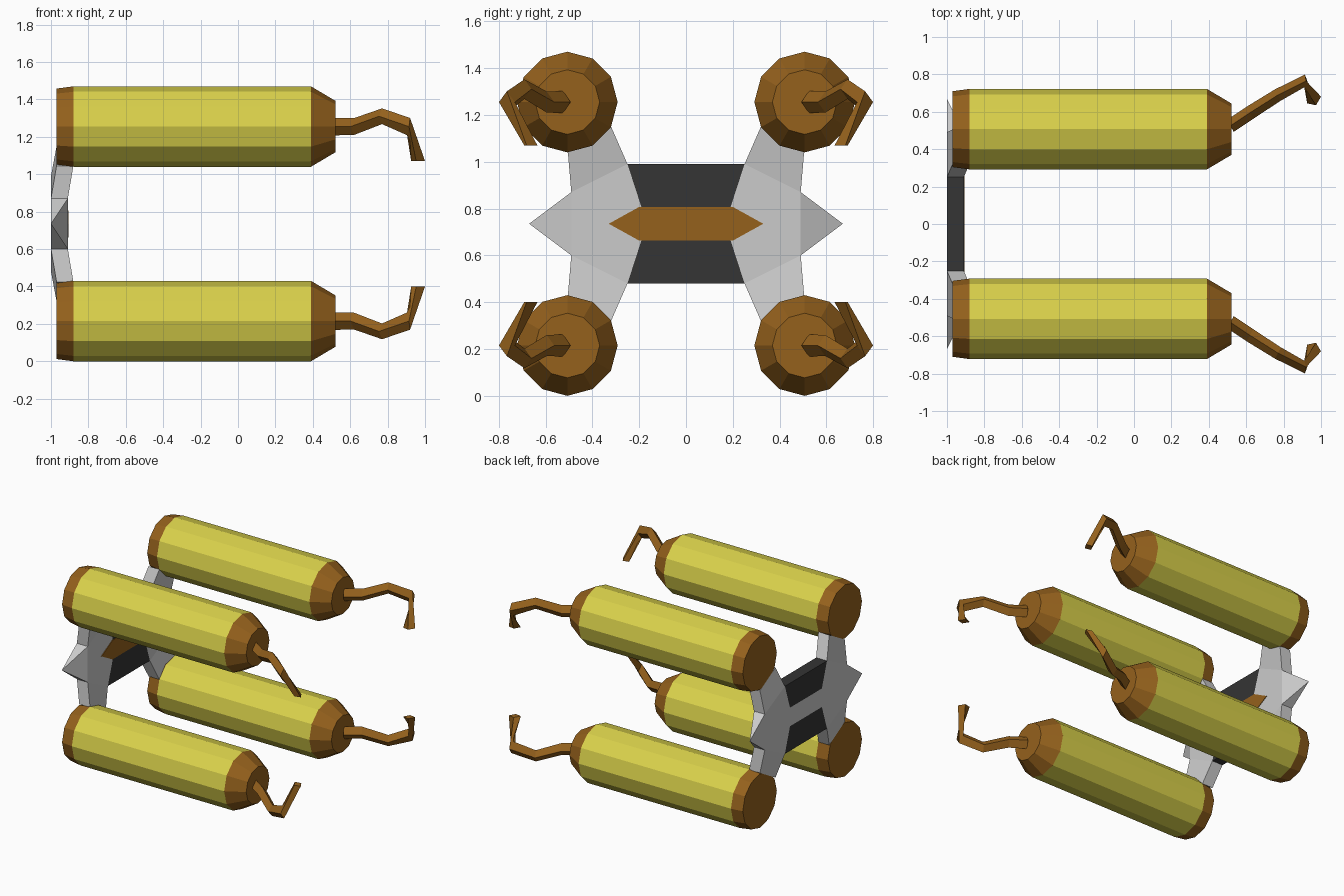
import bpy, bmesh
from math import sin, cos, pi
from mathutils import Vector

if "Cube" in bpy.data.objects:
    bpy.data.objects.remove(bpy.data.objects["Cube"])

ZC = 0.735  # symmetry height: everything is built in the +y +z quarter


def material(name, rgb):
    m = bpy.data.materials.new(name)
    m.diffuse_color = (*rgb, 1)
    m.use_nodes = True
    m.node_tree.nodes["Principled BSDF"].inputs["Base Color"].default_value = m.diffuse_color
    return m


YELLOW = material("yellow", (0.70, 0.64, 0.07))
BROWN = material("bronze", (0.30, 0.12, 0.012))
DARK = material("dark", (0.035, 0.035, 0.035))


def loft(name, rings, mat=None, start=True, end=True):
    """Skin a series of rings, then mirror across y and z."""
    bm = bmesh.new()
    vs = [[bm.verts.new(p) for p in r] for r in rings]
    n = len(rings[0])
    for a, b in zip(vs, vs[1:]):
        for i in range(n):
            j = (i + 1) % n
            bm.faces.new((a[i], a[j], b[j], b[i]))
    if start:
        bm.faces.new(vs[0])
    if end:
        bm.faces.new(vs[-1])
    bmesh.ops.remove_doubles(bm, verts=bm.verts, dist=1e-5)
    bmesh.ops.recalc_face_normals(bm, faces=bm.faces)
    seam = [f for f in bm.faces
            if any(all(abs(v.co[k]) < 1e-5 for v in f.verts) for k in (1, 2))]
    bmesh.ops.delete(bm, geom=seam, context='FACES')
    me = bpy.data.meshes.new(name)
    bm.to_mesh(me)
    bm.free()
    ob = bpy.data.objects.new(name, me)
    ob.location.z = ZC
    bpy.context.collection.objects.link(ob)
    if mat:
        me.materials.append(mat)
    ob.modifiers.new("mirror", 'MIRROR').use_axis = (False, True, True)
    return ob


def circle(x, r, n=12):
    return [(x, 0.507 + r * cos(2 * pi * i / n), 0.52 + r * sin(2 * pi * i / n))
            for i in range(n)]


def plate(name, outline, x0, x1, mat=None):
    return loft(name, [[(x, y, z) for y, z in outline] for x in (x0, x1)], mat)


# Barrels: rear cap, body, tapered nose
loft("barrel_rear_caps", [circle(-0.97, 0.203), circle(-0.88, 0.215)], BROWN, end=False)
loft("barrel_bodies", [circle(-0.88, 0.215), circle(0.39, 0.215)], YELLOW, False, False)
loft("barrel_noses", [circle(0.39, 0.215), circle(0.52, 0.138)], BROWN, start=False)

# Claws: diamond section swept along a bent path (centre, up, side)
path = [
    ((0.515, 0.525, 0.52), (0, 0, 0.047), (-0.018, 0.032, 0)),
    ((0.62, 0.595, 0.52), (0, 0, 0.045), (-0.018, 0.032, 0)),
    ((0.77, 0.69, 0.575), (0, 0, 0.042), (-0.016, 0.030, 0)),
    ((0.912, 0.765, 0.52), (0.008, 0, 0.046), (0.002, 0.034, 0)),
    ((0.963, 0.663, 0.335), (0.037, 0.018, 0), (-0.01, 0.028, 0)),
]
rings = []
for c, u, s in path:
    c, u, s = Vector(c), Vector(u), Vector(s)
    rings.append([c + u, c + s, c - u, c - s])
loft("claws", rings, BROWN)

# Rear bracket: grey core, dark panels and bronze badge strip
plate("bracket_core", [(0, 0), (0.49, 0), (0.49, 0.135), (0.25, 0.255),
                       (0.19, 0.07), (0, 0.07)], -1, -0.91)
plate("dark_panels", [(0, 0.07), (0.19, 0.07), (0.25, 0.255), (0, 0.255)],
      -1, -0.91, DARK)
plate("centre_strip", [(0, 0), (0.33, 0), (0.2, 0.072), (0, 0.072)],
      -0.93, -0.906, BROWN)

# Bracket arms bending forward onto the barrels
loft("bracket_arms", [
    [(-1, 0.49, 0.135), (-1, 0.25, 0.255), (-0.91, 0.25, 0.255), (-0.91, 0.49, 0.135)],
    [(-0.97, 0.505, 0.31), (-0.97, 0.32, 0.415), (-0.88, 0.32, 0.415), (-0.88, 0.505, 0.31)],
])

# Pointed side spikes
tip = (-1, 0.67, 0)
loft("side_spikes", [
    [(-1, 0.49, 0), (-1, 0.49, 0.135), (-0.91, 0.49, 0.135), (-0.91, 0.49, 0)],
    [tip] * 4,
], start=False, end=False)
